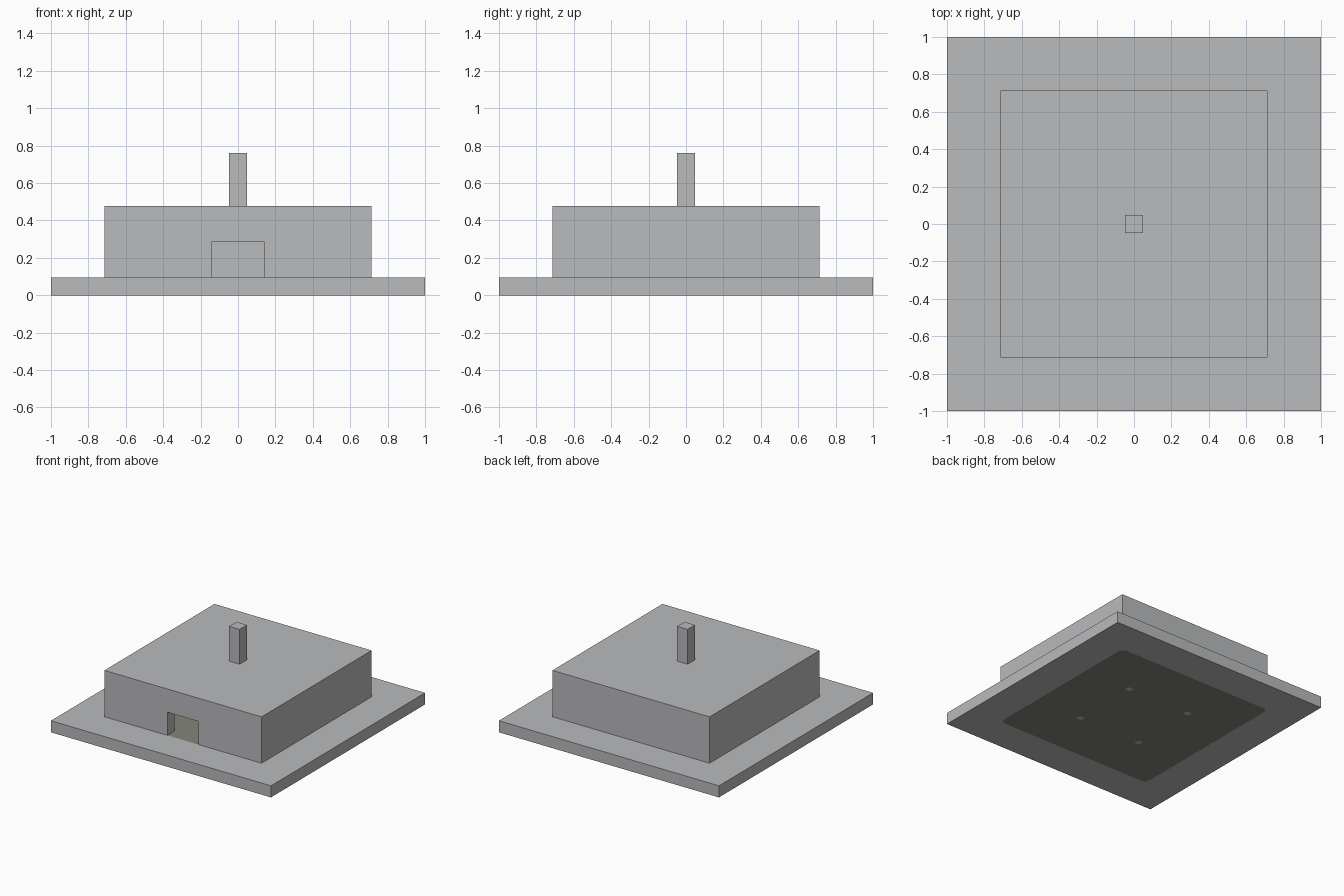
import bpy
import bmesh
from mathutils import Matrix

old = bpy.data.objects.get("Cube")
if old:
    bpy.data.objects.remove(old, do_unlink=True)

U = 2 / 21  # building module


def material(name, rgb):
    mat = bpy.data.materials.new(name)
    mat.use_nodes = True
    color = (*rgb, 1)
    mat.diffuse_color = color
    mat.node_tree.nodes["Principled BSDF"].inputs["Base Color"].default_value = color
    return mat


stone = material("stone_grey", (0.49, 0.495, 0.505))
olive = material("olive_floor", (0.23, 0.233, 0.195))


def make_object(name, bm, mat):
    mesh = bpy.data.meshes.new(name)
    bm.to_mesh(mesh)
    bm.free()
    mesh.materials.append(mat)
    obj = bpy.data.objects.new(name, mesh)
    bpy.context.collection.objects.link(obj)
    return obj


def box(name, x, y, z, mat=stone, corner=0):
    """Box from (low, high) ranges in modules, with optional rounded upright edges."""
    bm = bmesh.new()
    size = [(r[1] - r[0]) * U for r in (x, y, z)]
    centre = [(r[1] + r[0]) * U / 2 for r in (x, y, z)]
    bmesh.ops.create_cube(bm, size=1, matrix=Matrix.Translation(centre) @ Matrix.Diagonal((*size, 1)))
    if corner:
        upright = [e for e in bm.edges
                   if abs(e.verts[0].co.z - e.verts[1].co.z) > size[2] / 2]
        bmesh.ops.bevel(bm, geom=upright, offset=corner * U, segments=6,
                        profile=0.5, affect='EDGES')
    return make_object(name, bm, mat)


def cylinder(name, x, y, z, radius):
    bm = bmesh.new()
    place = Matrix.Translation((x * U, y * U, (z[0] + z[1]) * U / 2))
    bmesh.ops.create_cone(bm, cap_ends=True, segments=24, radius1=radius * U,
                          radius2=radius * U, depth=(z[1] - z[0]) * U, matrix=place)
    return make_object(name, bm, stone)


def cut(target, cutter):
    """Subtract the cutter from the target and discard the cutter."""
    cutter.hide_render = True
    mod = target.modifiers.new("cut", 'BOOLEAN')
    mod.operation = 'DIFFERENCE'
    mod.solver = 'EXACT'
    mod.object = cutter
    bpy.context.view_layer.objects.active = target
    bpy.ops.object.modifier_apply(modifier=mod.name)
    bpy.data.objects.remove(cutter, do_unlink=True)


def span(half):
    return (-half, half)


# Square plinth with a round-cornered opening for the floor
plinth = box("plinth", span(10.5), span(10.5), (0, 1))
cut(plinth, box("floor_opening", span(7.5), span(7.5), (-1, 2), corner=0.5))

# Floor slab set flush in the plinth
floor = box("floor_slab", span(7.5), span(7.5), (0, 1), olive, corner=0.5)

# Hollow hall with a doorway in the front wall
hall = box("hall", span(7.5), span(7.5), (1, 5))
cut(hall, box("hall_interior", span(6.5), span(6.5), (0.5, 4)))
cut(hall, box("doorway", span(1.5), (-8, -6), (0.5, 3)))

# Four round columns that pass through the floor
for i, (sx, sy) in enumerate([(-1, -1), (1, -1), (-1, 1), (1, 1)]):
    cut(floor, cylinder("column_hole", 3 * sx, 3 * sy, (-1, 2), 0.28))
    column = cylinder(f"column_{i + 1}", 3 * sx, 3 * sy, (0, 4), 0.28)
    bpy.ops.object.select_all(action='DESELECT')
    column.select_set(True)
    bpy.context.view_layer.objects.active = column
    bpy.ops.object.shade_smooth_by_angle()

# Square post on the roof
box("roof_post", span(0.5), span(0.5), (5, 8))
